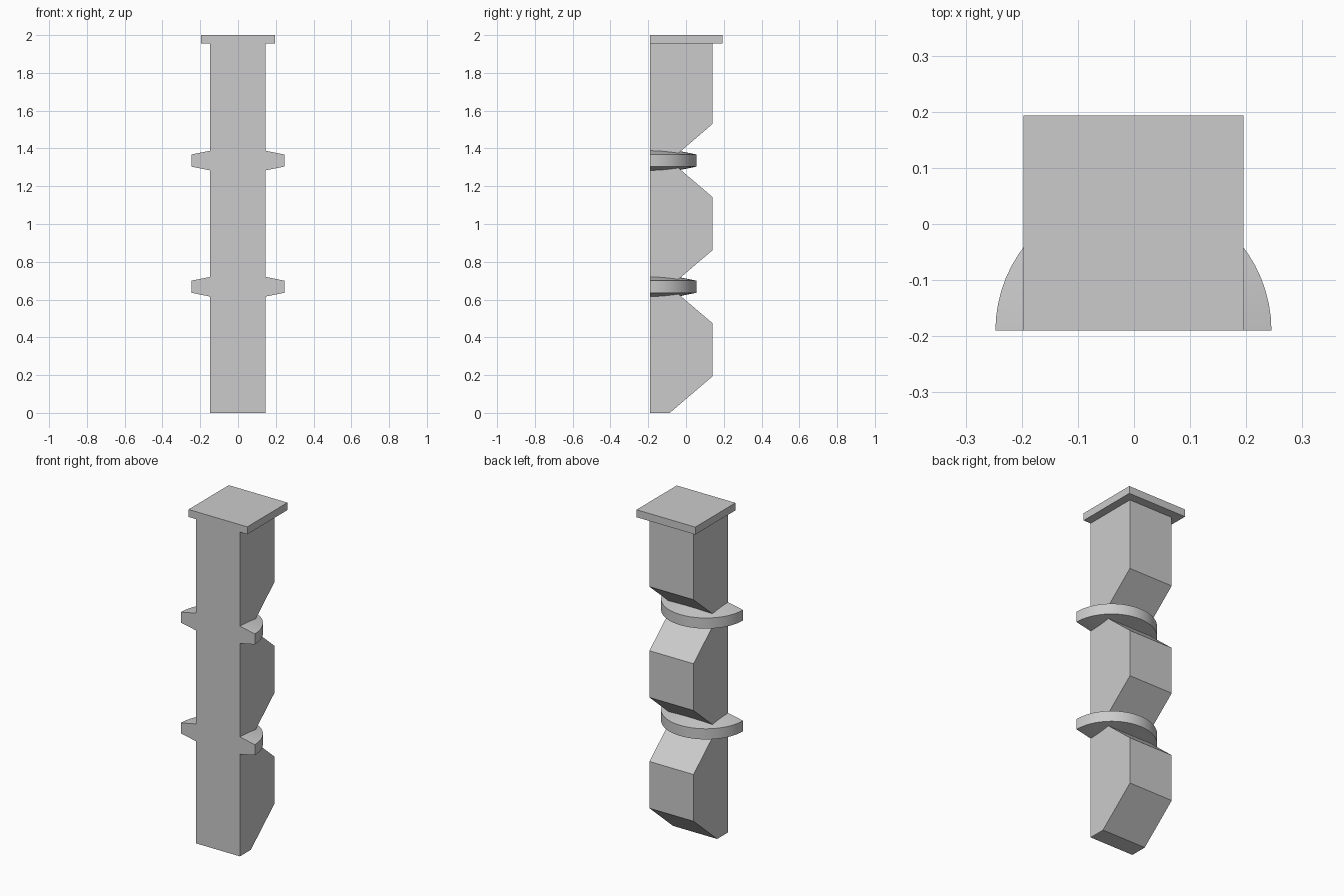
import bpy, bmesh, math

cube = bpy.data.objects.get("Cube")
if cube:
    bpy.data.objects.remove(cube, do_unlink=True)

GREY = (0.6, 0.6, 0.6, 1.0)
mat = bpy.data.materials.new("plain grey")
mat.use_nodes = True
mat.diffuse_color = GREY
mat.node_tree.nodes["Principled BSDF"].inputs["Base Color"].default_value = GREY

FRONT, BACK, NOTCH = -0.19, 0.14, -0.086   # depths of the shaft
CENTRE, HALF = -0.001, 0.147               # middle and half width of the shaft
TOP, STEP, SLOPE = 1.955, 0.668, 0.193     # shaft top, segment height, bevel height


def add_object(name, bm):
    bmesh.ops.recalc_face_normals(bm, faces=bm.faces)
    mesh = bpy.data.meshes.new(name)
    bm.to_mesh(mesh)
    bm.free()
    mesh.materials.append(mat)
    obj = bpy.data.objects.new(name, mesh)
    bpy.context.collection.objects.link(obj)
    return obj


def prism(name, profile, x0, x1):
    """Extrude a (y, z) outline along x."""
    bm = bmesh.new()
    face = bm.faces.new([bm.verts.new((x0, y, z)) for y, z in profile])
    grown = bmesh.ops.extrude_face_region(bm, geom=[face])["geom"]
    verts = [v for v in grown if isinstance(v, bmesh.types.BMVert)]
    bmesh.ops.translate(bm, verts=verts, vec=(x1 - x0, 0, 0))
    add_object(name, bm)


def half_ring(name, z):
    """Tapered half collar swept round the back of the shaft."""
    bm = bmesh.new()
    section = [(HALF, -0.052), (0.246, -0.032), (0.246, 0.032), (HALF, 0.052)]
    verts = [bm.verts.new((CENTRE + r, FRONT, z + h)) for r, h in section]
    edges = [bm.edges.new((verts[i - 1], verts[i])) for i in range(len(verts))]
    bmesh.ops.spin(bm, geom=verts + edges, cent=(CENTRE, FRONT, z), axis=(0, 0, 1),
                   angle=math.pi, steps=32)
    # Close both flat ends
    bmesh.ops.holes_fill(bm, edges=[e for e in bm.edges if e.is_boundary], sides=4)
    obj = add_object(name, bm)
    bpy.ops.object.select_all(action='DESELECT')
    obj.select_set(True)
    bpy.context.view_layer.objects.active = obj
    bpy.ops.object.shade_smooth_by_angle(angle=math.radians(20))


# Shaft with bevelled notches down the back
outline = [(FRONT, 0)]
for i in range(3):
    base = i * STEP
    outline += [(NOTCH, base), (BACK, base + SLOPE)]
    if i < 2:
        outline.append((BACK, base + STEP - SLOPE))
outline += [(BACK, TOP), (FRONT, TOP)]
prism("shaft", outline, CENTRE - HALF, CENTRE + HALF)

# Square cap plate
prism("cap_plate", [(FRONT, TOP), (0.193, TOP), (0.193, 2), (FRONT, 2)],
      CENTRE - 0.196, CENTRE + 0.196)

# Collars at the notches
for i, name in enumerate(("lower_collar", "upper_collar"), 1):
    half_ring(name, i * STEP)
